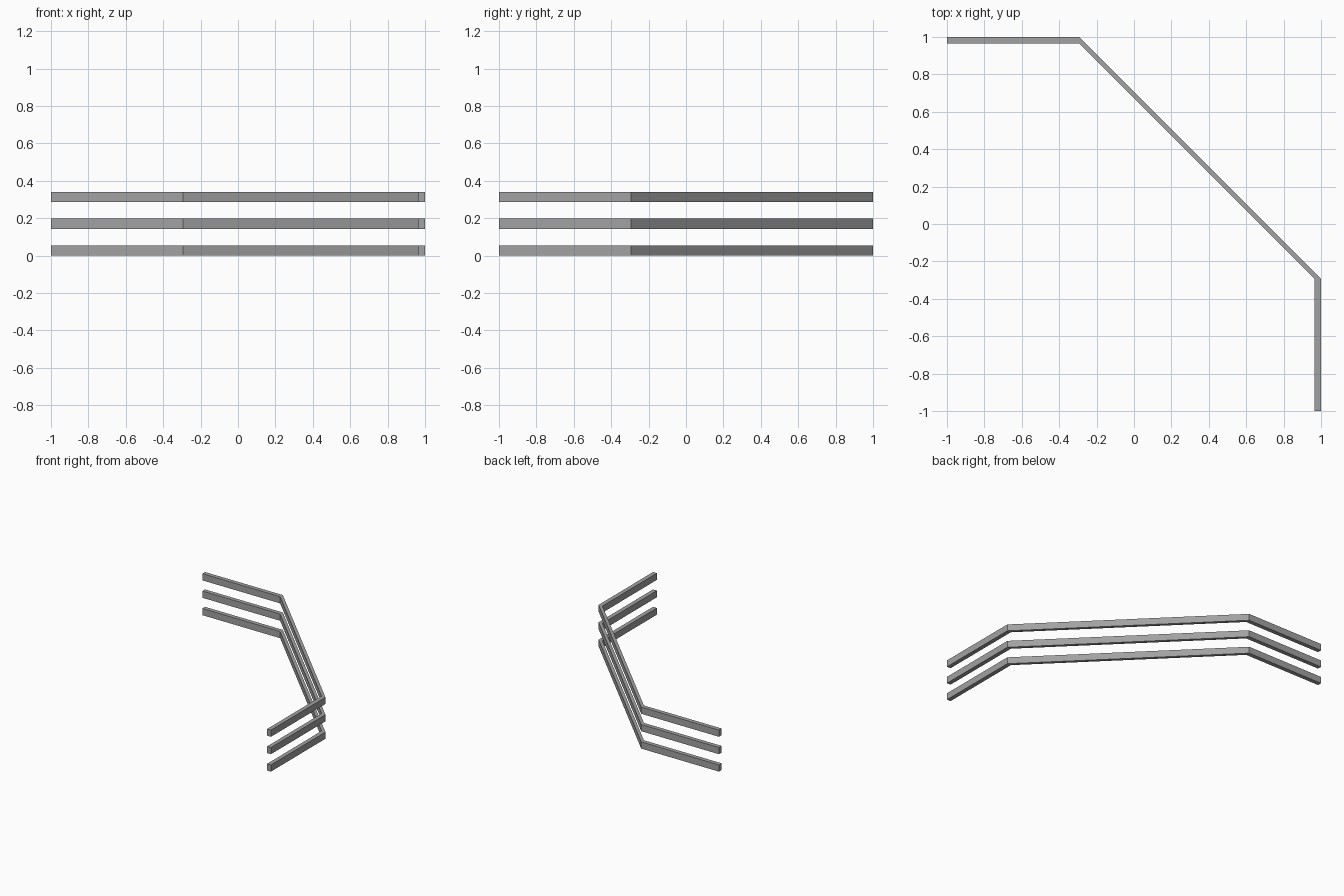
import bpy, bmesh

if "Cube" in bpy.data.objects:
    bpy.data.objects.remove(bpy.data.objects["Cube"], do_unlink=True)

HEIGHT = 0.055   # rail height
SPACING = 0.143  # vertical step between rails
DEPTH = 0.035    # rail depth
BEND = -0.293    # where the rail turns the corner

grey = bpy.data.materials.new("grey")
grey.use_nodes = True
color = (0.36, 0.36, 0.36, 1)
grey.diffuse_color = color
grey.node_tree.nodes["Principled BSDF"].inputs["Base Color"].default_value = color

# Plan outline: outer path, then the inner path back
inner = 1 - DEPTH
outline = [(-1, 1), (BEND, 1), (1, BEND), (1, -1),
           (inner, -1), (inner, BEND), (BEND, inner), (-1, inner)]


def make_rail(name, z):
    """Extrude the bent outline, built as three mitred lengths, into a rail."""
    bm = bmesh.new()
    verts = [bm.verts.new((x, y, z)) for x, y in outline]
    faces = [bm.faces.new((verts[i], verts[i + 1], verts[6 - i], verts[7 - i]))
             for i in range(3)]
    result = bmesh.ops.extrude_face_region(bm, geom=faces, use_keep_orig=True)
    top = [g for g in result["geom"] if isinstance(g, bmesh.types.BMVert)]
    bmesh.ops.translate(bm, verts=top, vec=(0, 0, HEIGHT))
    bmesh.ops.recalc_face_normals(bm, faces=bm.faces)
    mesh = bpy.data.meshes.new(name)
    bm.to_mesh(mesh)
    bm.free()
    mesh.materials.append(grey)
    rail = bpy.data.objects.new(name, mesh)
    bpy.context.collection.objects.link(rail)


# Three stacked rails
for i, name in enumerate(("lower_rail", "middle_rail", "upper_rail")):
    make_rail(name, i * SPACING)
